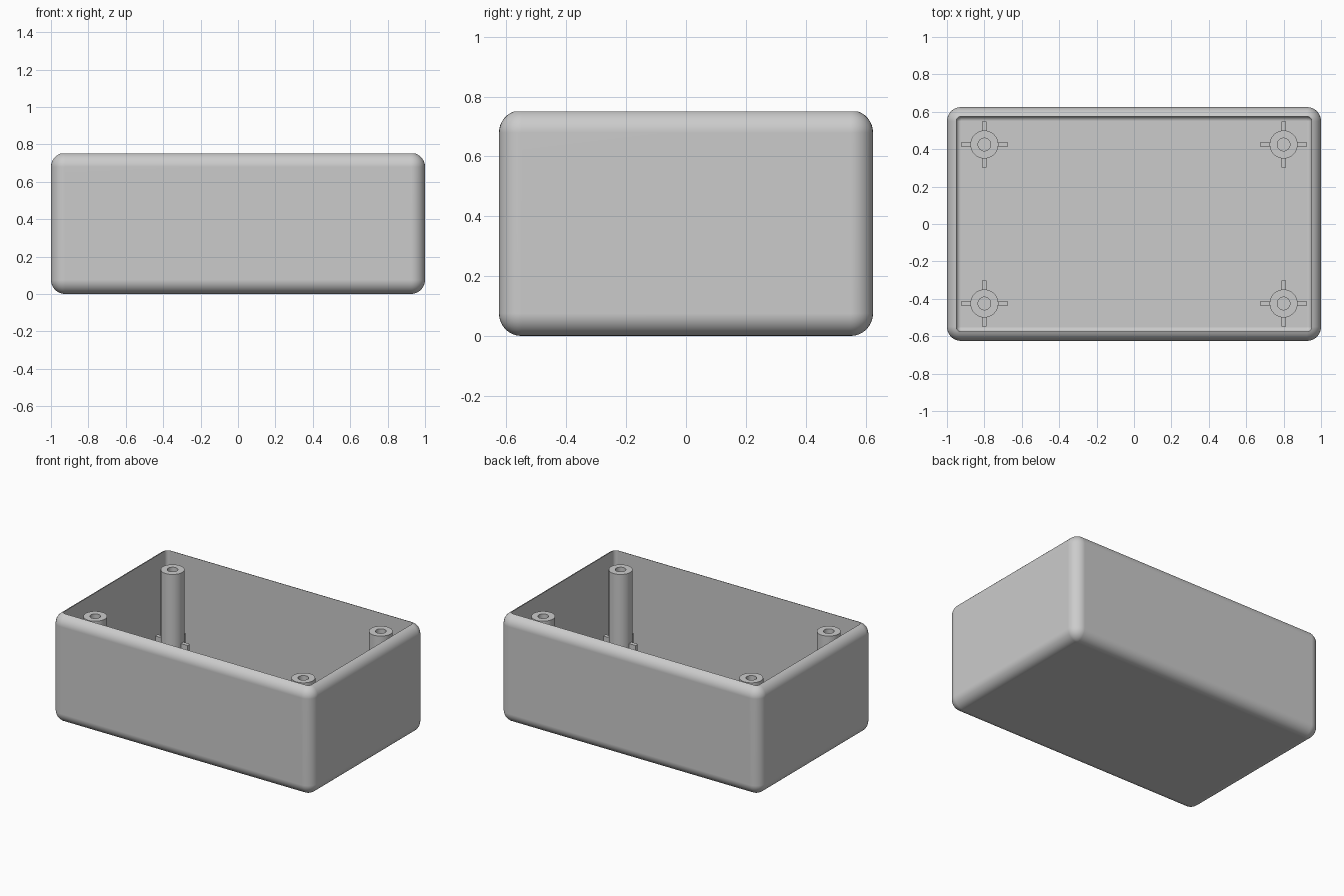
import bpy, bmesh, math
from mathutils import Matrix

if "Cube" in bpy.data.objects:
    bpy.data.objects.remove(bpy.data.objects["Cube"])

R, WALL, FLOOR, HEIGHT = 0.075, 0.05, 0.05, 0.75
HALF_X, HALF_Y = 1.0, 0.625

grey = bpy.data.materials.new("plain grey")
grey.diffuse_color = (0.6, 0.6, 0.6, 1)
grey.use_nodes = True
grey.node_tree.nodes["Principled BSDF"].inputs["Base Color"].default_value = grey.diffuse_color


def finish(name, bm, weighted=False):
    """Turn a bmesh into a named object with smooth curves and sharp edges."""
    bmesh.ops.remove_doubles(bm, verts=bm.verts, dist=1e-5)
    bmesh.ops.recalc_face_normals(bm, faces=bm.faces)
    mesh = bpy.data.meshes.new(name)
    bm.to_mesh(mesh)
    bm.free()
    mesh.materials.append(grey)
    ob = bpy.data.objects.new(name, mesh)
    bpy.context.collection.objects.link(ob)
    bpy.ops.object.select_all(action='DESELECT')
    ob.select_set(True)
    bpy.context.view_layer.objects.active = ob
    bpy.ops.object.shade_smooth_by_angle(angle=math.radians(35))
    if weighted:
        mod = ob.modifiers.new("flat sides", 'WEIGHTED_NORMAL')
        mod.keep_sharp = True
    return ob


def bridge(bm, a, b):
    n = len(a)
    for i in range(n):
        bm.faces.new((a[i], a[(i + 1) % n], b[(i + 1) % n], b[i]))


def rounded_ring(bm, inset, z, steps=8):
    """Rounded rectangle, moved inwards from the outer wall."""
    r = max(R - inset, 0)
    ring = []
    for k, (sx, sy) in enumerate([(1, 1), (-1, 1), (-1, -1), (1, -1)]):
        for i in range(steps + 1):
            a = (k + i / steps) * math.pi / 2
            ring.append(bm.verts.new((sx * (HALF_X - inset - r) + r * math.cos(a),
                                      sy * (HALF_Y - inset - r) + r * math.sin(a), z)))
    return ring


# Open tray: bottom round, outer wall, rounded rim, inner wall, floor fillet
rim_angle = math.acos(1 - WALL / R)
rim_z = HEIGHT - R * math.sin(rim_angle)
profile = []
for i in range(9):
    a = math.pi / 2 * (1 - i / 8)
    profile.append((R * (1 - math.cos(a)), R * (1 - math.sin(a))))
for i in range(8):
    a = rim_angle * i / 7
    profile.append((R * (1 - math.cos(a)), rim_z + R * math.sin(a)))
fillet = R - WALL
for i in range(6):
    a = math.pi / 2 * i / 5
    profile.append((WALL + fillet * (1 - math.cos(a)),
                    FLOOR + fillet * (1 - math.sin(a))))
bm = bmesh.new()
rings = [rounded_ring(bm, *p) for p in profile]
for a, b in zip(rings, rings[1:]):
    bridge(bm, a, b)
bm.faces.new(rings[0])
bm.faces.new(rings[-1])
finish("tray", bm, weighted=True)


def screw_post(x, y):
    """Hollow tube standing on the floor."""
    bm = bmesh.new()
    n = 32
    rings = []
    for r, z in [(0.075, 0.04), (0.075, 0.71), (0.034, 0.71), (0.034, 0.04)]:
        rings.append([bm.verts.new((x + r * math.cos(2 * math.pi * i / n),
                                    y + r * math.sin(2 * math.pi * i / n), z))
                      for i in range(n)])
    for i in range(4):
        bridge(bm, rings[i], rings[(i + 1) % 4])
    finish("screw_post", bm)


def post_ribs(x, y):
    """Four short ribs that brace the foot of a post."""
    bm = bmesh.new()
    r0, r1, w, z0, z1 = 0.065, 0.125, 0.014, 0.04, 0.22
    for k in range(4):
        m = (Matrix.Translation((x, y, 0)) @ Matrix.Rotation(k * math.pi / 2, 4, 'Z')
             @ Matrix.Translation(((r0 + r1) / 2, 0, (z0 + z1) / 2))
             @ Matrix.Diagonal((r1 - r0, 2 * w, z1 - z0, 1)))
        bmesh.ops.create_cube(bm, size=1, matrix=m)
    # Ease the free outer edges
    edges = [e for e in bm.edges
             if all(math.hypot(v.co.x - x, v.co.y - y) > 0.1 for v in e.verts)
             and abs(e.verts[0].co.z - e.verts[1].co.z) > 0.1]
    bmesh.ops.bevel(bm, geom=edges, offset=0.007, segments=2, affect='EDGES', profile=0.5)
    finish("post_ribs", bm)


for sx in (-1, 1):
    for sy in (-1, 1):
        screw_post(sx * 0.8, sy * 0.425)
        post_ribs(sx * 0.8, sy * 0.425)
